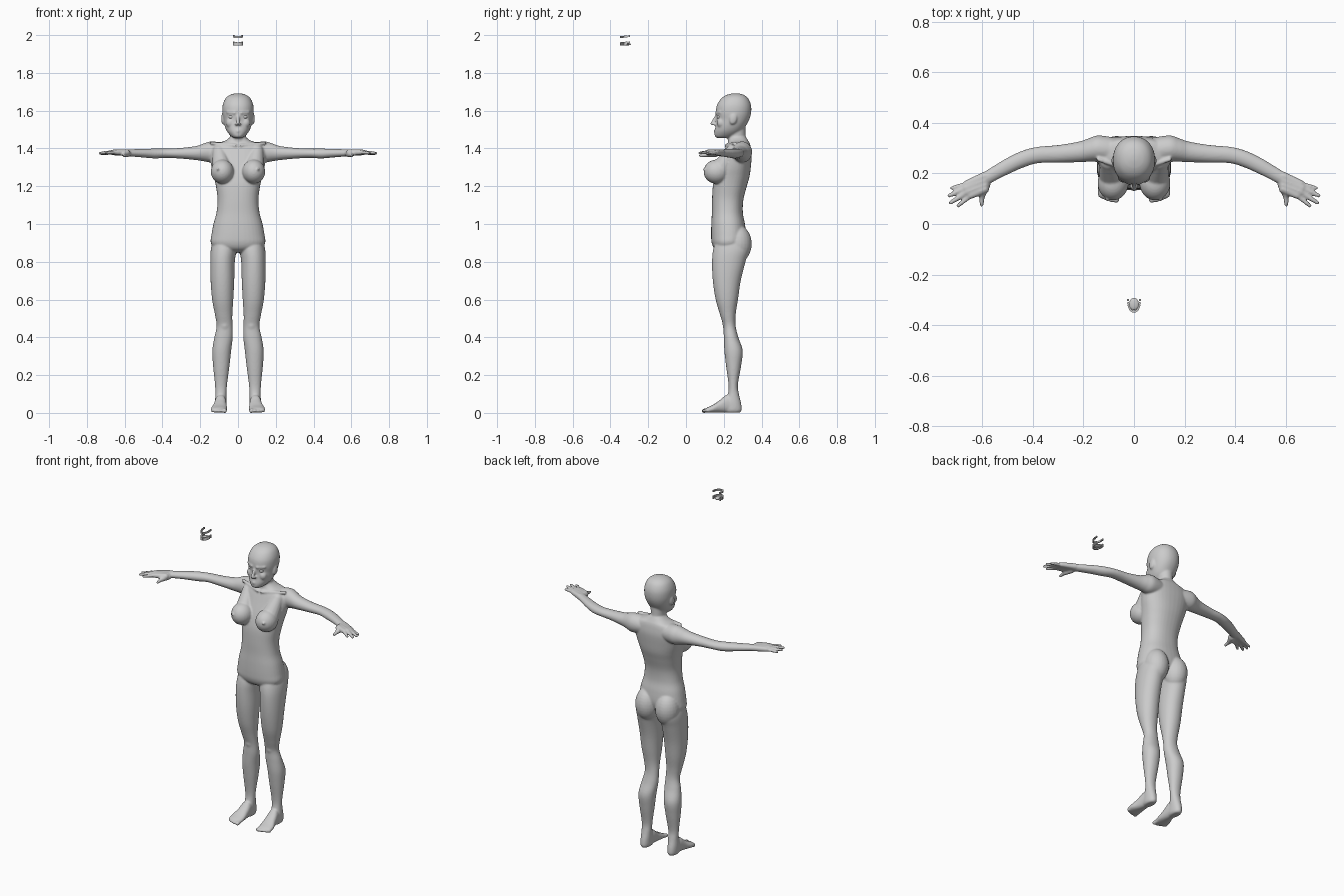
import bpy, bmesh, math
from mathutils import Matrix, Vector


def spline(rows, steps=5):
    # Catmull-Rom refinement of the section rows
    out = []
    for i in range(len(rows) - 1):
        a, b, c, d = (rows[max(i - 1, 0)], rows[i], rows[i + 1], rows[min(i + 2, len(rows) - 1)])
        for s in range(steps):
            t = s / steps
            out.append([0.5 * (2 * q + (r - p) * t + (2 * p - 5 * q + 4 * r - w) * t * t
                               + (3 * q - p - 3 * r + w) * t ** 3) for p, q, r, w in zip(a, b, c, d)])
    return out + [list(rows[-1])]


def loft(bm, axis, rows, e=2.0, n=36):
    # rows: position on the axis, then low/high extents on the other two axes
    u, v = [k for k in range(3) if k != axis]
    rings = []
    for t, u0, u1, v0, v1 in spline(rows):
        ring = []
        for i in range(n):
            a = 2 * math.pi * i / n
            c, s = math.cos(a), math.sin(a)
            co = [0, 0, 0]
            co[axis] = t
            co[u] = (u0 + u1) / 2 + (u1 - u0) / 2 * math.copysign(abs(c) ** (2 / e), c)
            co[v] = (v0 + v1) / 2 + (v1 - v0) / 2 * math.copysign(abs(s) ** (2 / e), s)
            ring.append(bm.verts.new(co))
        rings.append(ring)
    for r0, r1 in zip(rings, rings[1:]):
        for i in range(n):
            bm.faces.new((r0[i], r0[(i + 1) % n], r1[(i + 1) % n], r1[i]))
    bm.faces.new(rings[0][::-1])
    bm.faces.new(rings[-1])


def ball(bm, loc, rad, rot=0.0, axis='X'):
    m = Matrix.Translation(loc) @ Matrix.Rotation(rot, 4, axis) @ Matrix.Diagonal((*rad, 1))
    bmesh.ops.create_uvsphere(bm, u_segments=24, v_segments=16, radius=1, matrix=m)


def rod(bm, a, b, r0, r1):
    a, b = Vector(a), Vector(b)
    d = b - a
    m = Matrix.Translation((a + b) / 2) @ d.to_track_quat('Z', 'Y').to_matrix().to_4x4()
    bmesh.ops.create_cone(bm, cap_ends=True, segments=16, radius1=r0, radius2=r1, depth=d.length, matrix=m)
    ball(bm, a, (r0,) * 3)
    ball(bm, b, (r1,) * 3)


def mirror(bm):
    geom = bm.verts[:] + bm.edges[:] + bm.faces[:]
    new = bmesh.ops.duplicate(bm, geom=geom)['geom']
    for v in new:
        if isinstance(v, bmesh.types.BMVert):
            v.co.x = -v.co.x


def finish(bm, name, smooth=True):
    bmesh.ops.recalc_face_normals(bm, faces=bm.faces[:])
    me = bpy.data.meshes.new(name)
    bm.to_mesh(me)
    bm.free()
    ob = bpy.data.objects.new(name, me)
    bpy.context.collection.objects.link(ob)
    for p in me.polygons:
        p.use_smooth = smooth
    return ob


body = bmesh.new()

# Leg
loft(body, 2, [
    (.94, .015, .125, .17, .31), (.87, .008, .143, .145, .335), (.80, .017, .147, .138, .315),
    (.70, .02, .145, .142, .29), (.60, .025, .137, .157, .275), (.52, .03, .122, .18, .263),
    (.46, .029, .113, .197, .263), (.40, .028, .125, .2, .277), (.33, .036, .136, .203, .3),
    (.25, .045, .132, .212, .292), (.15, .058, .122, .225, .275), (.10, .061, .12, .222, .28),
    (.05, .062, .122, .205, .292), (.015, .064, .12, .2, .295), (.001, .072, .112, .21, .285)], 2.1)
ball(body, (.071, .212, .465), (.026, .018, .032))

# Foot and toes
loft(body, 1, [
    (.27, .066, .118, .001, .06), (.22, .062, .122, .001, .095), (.18, .06, .13, .001, .068),
    (.145, .058, .142, .001, .044), (.115, .06, .143, .001, .03), (.105, .066, .138, .003, .024)], 2.3)
for i, (x, y) in enumerate([(.07, .083), (.09, .085), (.106, .09), (.121, .097), (.134, .106)]):
    r = .012 if i == 0 else .009
    rod(body, (x * .9 + .01, .13, .017), (x, y + r, .011), r, r)

# Buttock
ball(body, (.068, .272, .895), (.07, .076, .1))

# Breast and the slope above it
ball(body, (.083, .162, 1.277), (.061, .069, .064))
rod(body, (.085, .185, 1.29), (.1, .245, 1.385), .054, .035)
rod(body, (.103, .11, 1.288), (.106, .096, 1.29), .012, .007)

# Shoulder and arm
loft(body, 0, [
    (.07, .235, .34, 1.33, 1.43), (.14, .245, .35, 1.325, 1.437), (.18, .246, .338, 1.332, 1.427),
    (.22, .244, .325, 1.338, 1.413), (.30, .242, .312, 1.346, 1.403), (.38, .24, .305, 1.35, 1.399),
    (.44, .222, .29, 1.347, 1.399), (.50, .195, .262, 1.352, 1.398), (.55, .17, .232, 1.356, 1.396),
    (.595, .147, .204, 1.36, 1.395)])
rod(body, (.012, .213, 1.415), (.14, .255, 1.428), .009, .009)

# Hand: palm bones, fingers and thumb
for k, t, r in [((.645, .113, 1.38), (.695, .072, 1.376), .0098),
                ((.659, .127, 1.381), (.724, .084, 1.376), .0102),
                ((.664, .143, 1.38), (.731, .112, 1.374), .0098),
                ((.66, .159, 1.377), (.722, .142, 1.37), .009)]:
    rod(body, (.59, .135 + (k[1] - .11) * 1.1, 1.378), k, .018, .014)
    rod(body, k, t, r + .001, r - .002)
rod(body, (.585, .155, 1.372), (.6, .115, 1.367), .018, .014)
rod(body, (.6, .115, 1.367), (.602, .076, 1.362), .012, .008)

# Ear, eyelid, cheek and lip corner
ball(body, (.08, .25, 1.557), (.009, .02, .03), -.2)
rod(body, (.018, .162, 1.588), (.055, .18, 1.592), .008, .007)
ball(body, (.04, .185, 1.535), (.024, .022, .026))
rod(body, (0, .152, 1.492), (.018, .16, 1.49), .007, .004)
ball(body, (.009, .15, 1.528), (.008, .01, .007))

mirror(body)

# Torso
loft(body, 2, [
    (1.46, -.042, .042, .228, .318), (1.44, -.07, .07, .225, .33), (1.425, -.12, .12, .22, .338),
    (1.40, -.147, .147, .208, .344), (1.36, -.15, .15, .192, .348), (1.30, -.14, .14, .168, .343),
    (1.25, -.127, .127, .152, .336), (1.20, -.117, .117, .142, .322), (1.13, -.108, .108, .138, .304),
    (1.06, -.114, .114, .137, .301), (1.0, -.13, .13, .134, .312), (.94, -.141, .141, .133, .318),
    (.90, -.144, .144, .136, .31), (.87, -.12, .12, .15, .29), (.85, -.06, .06, .18, .27)], 2.3)

# Neck
loft(body, 2, [
    (1.38, -.06, .06, .225, .335), (1.43, -.044, .044, .222, .322), (1.47, -.041, .041, .222, .315),
    (1.54, -.044, .044, .23, .315)])

# Head and nose
loft(body, 2, [
    (1.455, -.02, .02, .166, .22), (1.465, -.037, .037, .153, .26), (1.49, -.058, .058, .151, .295),
    (1.52, -.071, .071, .157, .317), (1.555, -.078, .078, .161, .336), (1.59, -.083, .083, .158, .345),
    (1.63, -.081, .081, .164, .344), (1.665, -.066, .066, .187, .329), (1.684, -.042, .042, .217, .305),
    (1.692, -.012, .012, .25, .275)], 2.15)
rod(body, (0, .162, 1.575), (0, .139, 1.532), .007, .01)

# Fuse the parts into one smooth skin
skin = finish(body, "body")
remesh = skin.modifiers.new("fuse", 'REMESH')
remesh.mode = 'VOXEL'
remesh.voxel_size = .005
remesh.use_smooth_shade = True
relax = skin.modifiers.new("relax", 'SMOOTH')
relax.factor = .5
relax.iterations = 5

# Eyes
eyes = bmesh.new()
ball(eyes, (.035, .18, 1.567), (.015, .015, .012))
mirror(eyes)
finish(eyes, "eyes")


# Floating dental arches and tongue
def arch(name, z, h, drop):
    bm = bmesh.new()
    count = 15
    for i in range(count):
        a = math.pi * i / (count - 1)
        x, y = .023 * math.cos(a), -.3 - .046 * math.sin(a) ** .8
        m = (Matrix.Translation((x, y, z - drop * math.sin(a))) @ Matrix.Rotation(-a, 4, 'Z')
             @ Matrix.Diagonal((.008, .009, h, 1)))
        bmesh.ops.create_cube(bm, size=1, matrix=m)
    return finish(bm, name, False)


arch("upper_teeth", 1.995, .01, .006)
arch("lower_teeth", 1.957, .018, .004)
tongue = bmesh.new()
ball(tongue, (0, -.316, 1.952), (.019, .024, .007))
finish(tongue, "tongue")
